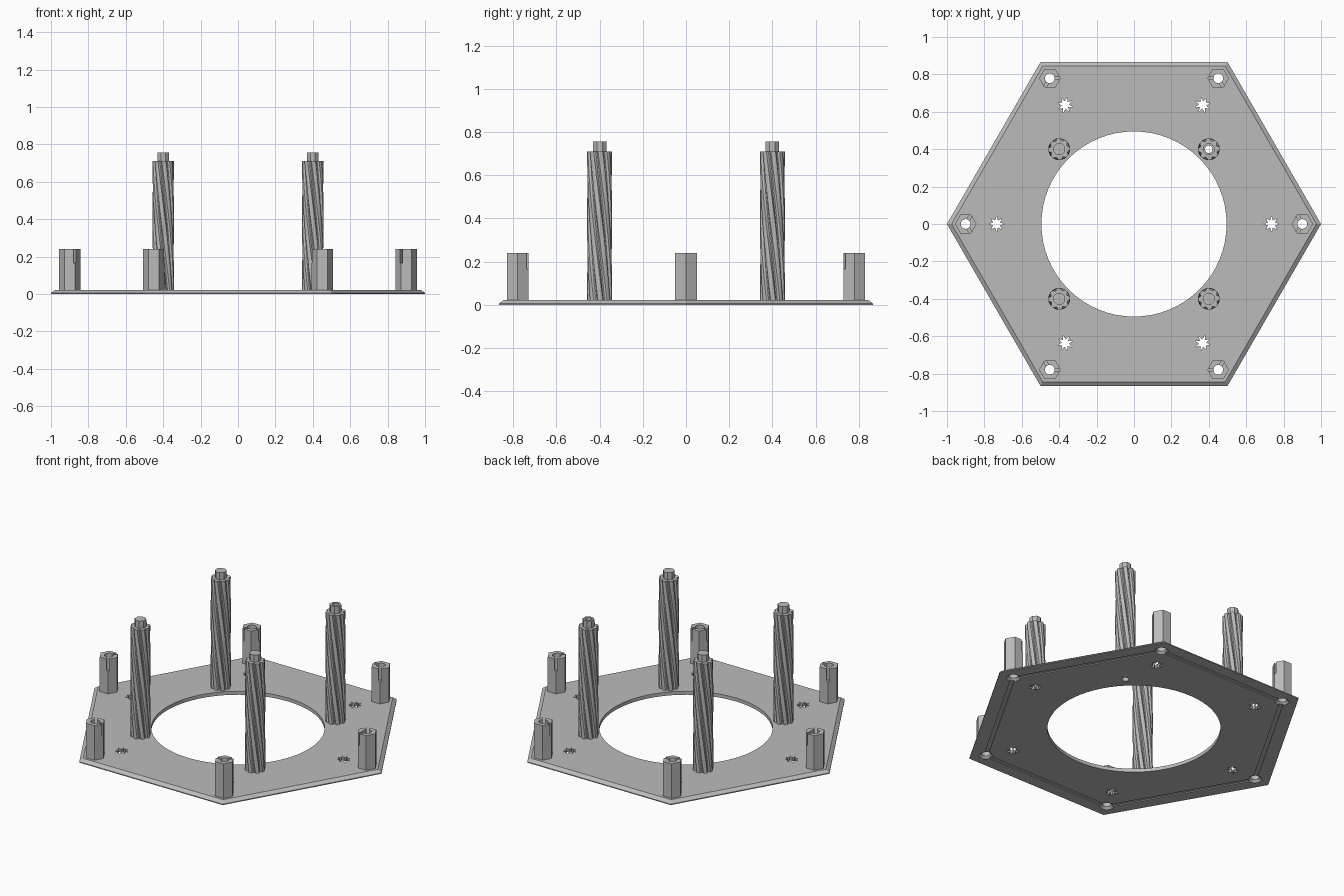
import bpy
from math import pi, cos, sin, radians, sqrt
from mathutils import Matrix, Vector

cube = bpy.data.objects.get("Cube")
if cube:
    bpy.data.objects.remove(cube, do_unlink=True)

grey = bpy.data.materials.new("plain grey")
grey.use_nodes = True
tone = (0.5, 0.5, 0.5, 1)
grey.diffuse_color = tone
grey.node_tree.nodes["Principled BSDF"].inputs["Base Color"].default_value = tone

PLATE_TOP = 0.022
POST_TOP = 0.24
COLUMN_TOP = 0.71


def ring(radius, sides, z, turn=0.0):
    """Regular polygon at height z."""
    return [Vector((radius * cos(turn + 2 * pi * i / sides),
                    radius * sin(turn + 2 * pi * i / sides), z)) for i in range(sides)]


def lobed(shape, z, turn=0.0):
    """Closed outline whose radius repeats the given list, spread evenly."""
    n = len(shape) * 8
    return [Vector((shape[i % len(shape)] * cos(turn + 2 * pi * i / n),
                    shape[i % len(shape)] * sin(turn + 2 * pi * i / n), z)) for i in range(n)]


def loft(name, layers, place=Matrix()):
    """Skin a stack of outlines into a closed solid."""
    n = len(layers[0])
    verts = [place @ p for layer in layers for p in layer]
    faces = [list(range(n))[::-1], [len(verts) - n + i for i in range(n)]]
    for k in range(len(layers) - 1):
        for i in range(n):
            j = (i + 1) % n
            faces.append([k * n + i, k * n + j, (k + 1) * n + j, (k + 1) * n + i])
    mesh = bpy.data.meshes.new(name)
    mesh.from_pydata(verts, [], faces)
    mesh.materials.append(grey)
    obj = bpy.data.objects.new(name, mesh)
    bpy.context.collection.objects.link(obj)
    return obj


def box(name, low, high, place):
    corners = [(low[0], low[1]), (high[0], low[1]), (high[0], high[1]), (low[0], high[1])]
    return loft(name, [[Vector((x, y, z)) for x, y in corners] for z in (low[2], high[2])], place)


def activate(obj):
    bpy.ops.object.select_all(action="DESELECT")
    obj.select_set(True)
    bpy.context.view_layer.objects.active = obj


def cut(obj, cutters):
    """Subtract each cutter, then discard it."""
    for cutter in cutters:
        activate(obj)
        mod = obj.modifiers.new("cut", "BOOLEAN")
        mod.object = cutter
        mod.operation = "DIFFERENCE"
        mod.solver = "EXACT"
        bpy.ops.object.modifier_apply(modifier=mod.name)
        bpy.data.objects.remove(cutter, do_unlink=True)


def finish(obj):
    activate(obj)
    bpy.ops.object.shade_smooth_by_angle(angle=radians(25))


def spoke(angle, radius):
    """Frame at a distance from the centre, its x axis pointing outward."""
    return Matrix.Rotation(angle, 4, "Z") @ Matrix.Translation((radius, 0, 0))


angles = [i * pi / 3 for i in range(6)]

# Hexagonal base plate with a bevelled rim
plate = loft("base_plate", [ring(1, 6, 0), ring(1, 6, 0.006), ring(0.975, 6, PLATE_TOP)])
holes = [loft("centre_cutter", [ring(0.495, 64, -0.1), ring(0.495, 64, 0.1)])]
for a in angles:
    # Shallow groove underneath, between neighbouring posts
    holes.append(box("groove_cutter", (-0.012, -0.45, -0.01), (0.012, 0.45, 0.005),
                     spoke(a + pi / 6, 0.9 * sqrt(3) / 2)))
for a in angles:
    # Star-shaped hole, and a countersunk screw hole
    star = [0.043, 0.02]
    holes.append(loft("star_cutter", [lobed(star, -0.1), lobed(star, 0.1)], spoke(a, 0.735)))
    holes.append(loft("screw_cutter", [ring(0.05, 24, -0.01), ring(0.026, 24, 0.014),
                                       ring(0.026, 24, 0.1)], spoke(a, 0.9)))
# One column is hollow right through the plate
holes.append(loft("bore_cutter", [ring(0.02, 20, -0.1), ring(0.02, 20, 0.1)],
                  Matrix.Translation((0.4, 0.4, 0))))
cut(plate, holes)
finish(plate)

# Hollow hexagonal posts, slotted at two inner corners
for i, a in enumerate(angles):
    place = spoke(a, 0.9)
    post = loft(f"hex_post_{i + 1}", [ring(0.0577, 6, PLATE_TOP), ring(0.0577, 6, POST_TOP)], place)
    cutters = [loft("post_bore", [ring(0.026, 24, -0.1), ring(0.026, 24, 0.5)], place)]
    for side in (-1, 1):
        turn = Matrix.Rotation(side * 2 * pi / 3, 4, "Z")
        cutters.append(box("slot_cutter", (0.01, -0.008, 0.165), (0.1, 0.008, 0.5), place @ turn))
    cut(post, cutters)
    finish(post)

# Twisted fluted columns with a peg on top
flute = [0.058, 0.058, 0.056, 0.046, 0.046, 0.056]
steps = 24
for x, y, side in ((0.4, 0.4, "back_left"), (-0.4, 0.4, "back_right"),
                   (0.4, -0.4, "front_left"), (-0.4, -0.4, "front_right")):
    place = Matrix.Translation((x, y, 0))
    layers = [lobed(flute, PLATE_TOP + (COLUMN_TOP - PLATE_TOP) * k / steps, -pi / 2 * k / steps)
              for k in range(steps + 1)]
    column = loft(f"twisted_column_{side}", layers, place)
    peg = loft(f"column_peg_{side}", [ring(0.034, 8, COLUMN_TOP, pi / 8),
                                      ring(0.034, 8, 0.755, pi / 8)], place)
    if side == "back_left":
        for part in (column, peg):
            cut(part, [loft("bore_cutter", [ring(0.02, 20, -0.1), ring(0.02, 20, 1)], place)])
    finish(column)
    finish(peg)
